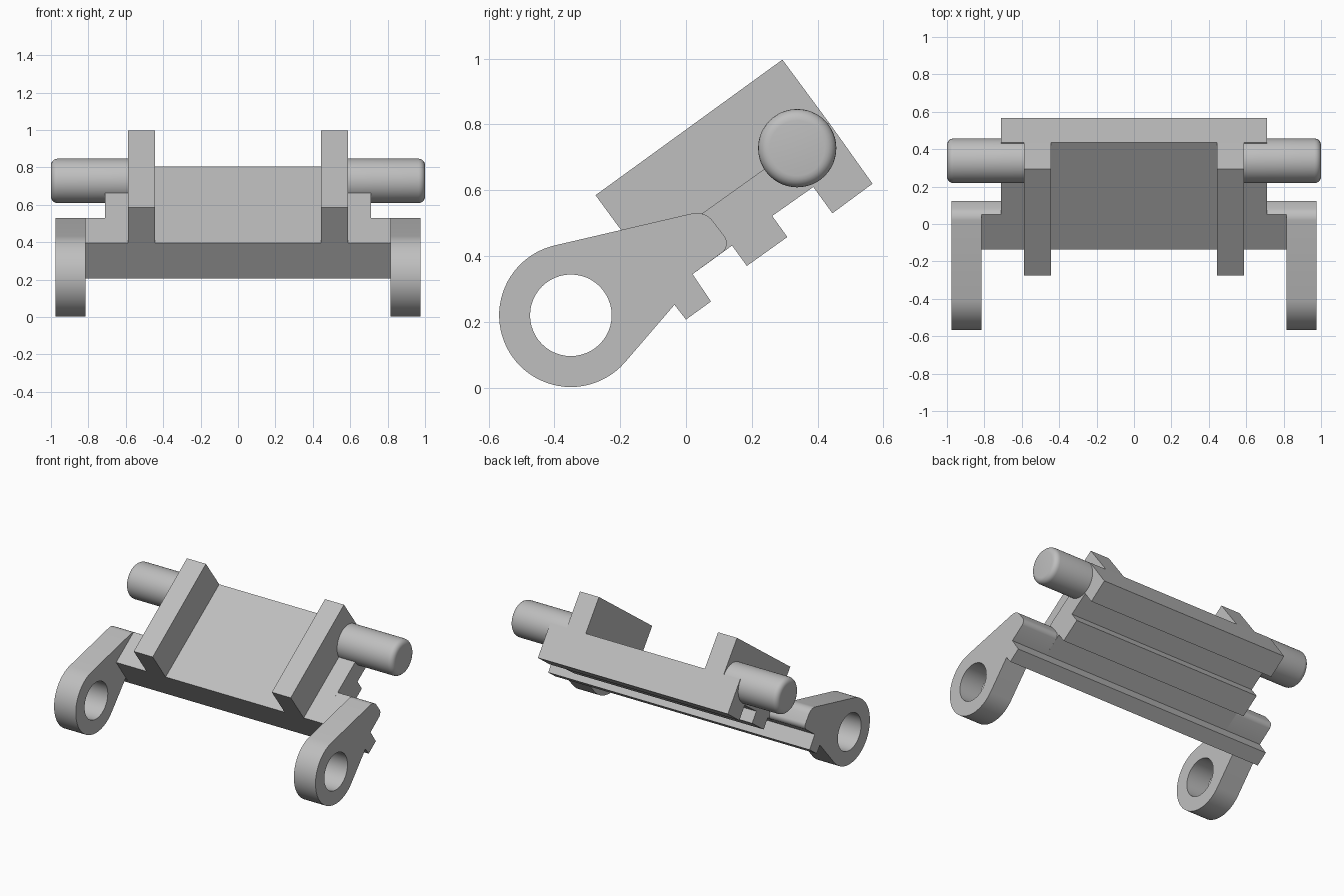
import bpy, bmesh, math

if "Cube" in bpy.data.objects:
    bpy.data.objects.remove(bpy.data.objects["Cube"])

grey = bpy.data.materials.new("plain grey")
grey.diffuse_color = (0.52, 0.52, 0.52, 1)
grey.use_nodes = True
grey.node_tree.nodes["Principled BSDF"].inputs["Base Color"].default_value = grey.diffuse_color


def extrude(name, profile, x0, x1):
    """Solid from a (y, z) profile running from x0 to x1."""
    bm = bmesh.new()
    face = bm.faces.new([bm.verts.new((x0, y, z)) for y, z in profile])
    res = bmesh.ops.extrude_face_region(bm, geom=[face])
    verts = [v for v in res["geom"] if isinstance(v, bmesh.types.BMVert)]
    bmesh.ops.translate(bm, verts=verts, vec=(x1 - x0, 0, 0))
    bmesh.ops.recalc_face_normals(bm, faces=bm.faces)
    mesh = bpy.data.meshes.new(name)
    bm.to_mesh(mesh)
    bm.free()
    obj = bpy.data.objects.new(name, mesh)
    bpy.context.collection.objects.link(obj)
    mesh.materials.append(grey)
    return obj


def finish(obj, mirror=True):
    """Mirror, apply modifiers and shade."""
    bpy.ops.object.select_all(action='DESELECT')
    obj.select_set(True)
    bpy.context.view_layer.objects.active = obj
    if mirror:
        obj.modifiers.new("mirror", 'MIRROR')
    for m in list(obj.modifiers):
        bpy.ops.object.modifier_apply(modifier=m.name)
    bpy.ops.object.shade_smooth_by_angle(angle=math.radians(30))


def arc(cy, cz, r, a0, a1, n):
    return [(cy + r * math.cos(math.radians(a0 + (a1 - a0) * i / n)),
             cz + r * math.sin(math.radians(a0 + (a1 - a0) * i / n))) for i in range(n + 1)]


# Rounded shoulder end and front lip, shared by the wide plate and the arms
round_end = arc(0.032, 0.468, 0.063, 103, 36, 8) + arc(0.088, 0.439, 0.036, 30, -45, 5)
lip = [(0.02, 0.345), (0.076, 0.262), (0.0, 0.207)]
front_top = (-0.137, 0.397)

# Main plate with stepped underside
plate = extrude("plate", [front_top, (0.435, 0.805), (0.567, 0.62), (0.445, 0.53), (0.387, 0.61),
                          (0.262, 0.522), (0.308, 0.458), (0.185, 0.37), (0.14, 0.432)] + lip,
                -0.71, 0.71)
finish(plate, mirror=False)

# Wider shoulders between the plate and the arms
shoulder = extrude("plate_shoulders", [front_top, (0.05, 0.53)] + round_end[4:] + lip, 0.71, 0.815)
finish(shoulder)

# Raised ribs on the plate
rib = extrude("ribs", [(-0.275, 0.585), (0.293, 0.997), (0.435, 0.805), front_top], 0.445, 0.587)
finish(rib)

# Arms with a pierced round eye
eye = (-0.35, 0.22)
arm = extrude("eye_arms", round_end + lip + [(-0.035, 0.252)] + arc(*eye, 0.218, -41, -257, 44),
              0.815, 0.977)
cutter = extrude("eye_cutter", arc(*eye, 0.124, 0, 352.5, 47), 0.7, 1.1)
cutter.hide_render = True
cut = arm.modifiers.new("eye", 'BOOLEAN')
cut.operation, cut.object, cut.solver = 'DIFFERENCE', cutter, 'EXACT'
finish(arm)
bpy.data.objects.remove(cutter)

# Side pins with rounded outer rims
pin = extrude("side_pins", arc(0.338, 0.728, 0.119, 0, 352.5, 47), 0.56, 1.0)
bm = bmesh.new()
bm.from_mesh(pin.data)
rim = [e for e in bm.edges if all(v.co.x > 0.99 for v in e.verts)]
bmesh.ops.bevel(bm, geom=rim, offset=0.035, segments=5, profile=0.5, affect='EDGES')
bm.to_mesh(pin.data)
bm.free()
finish(pin)
